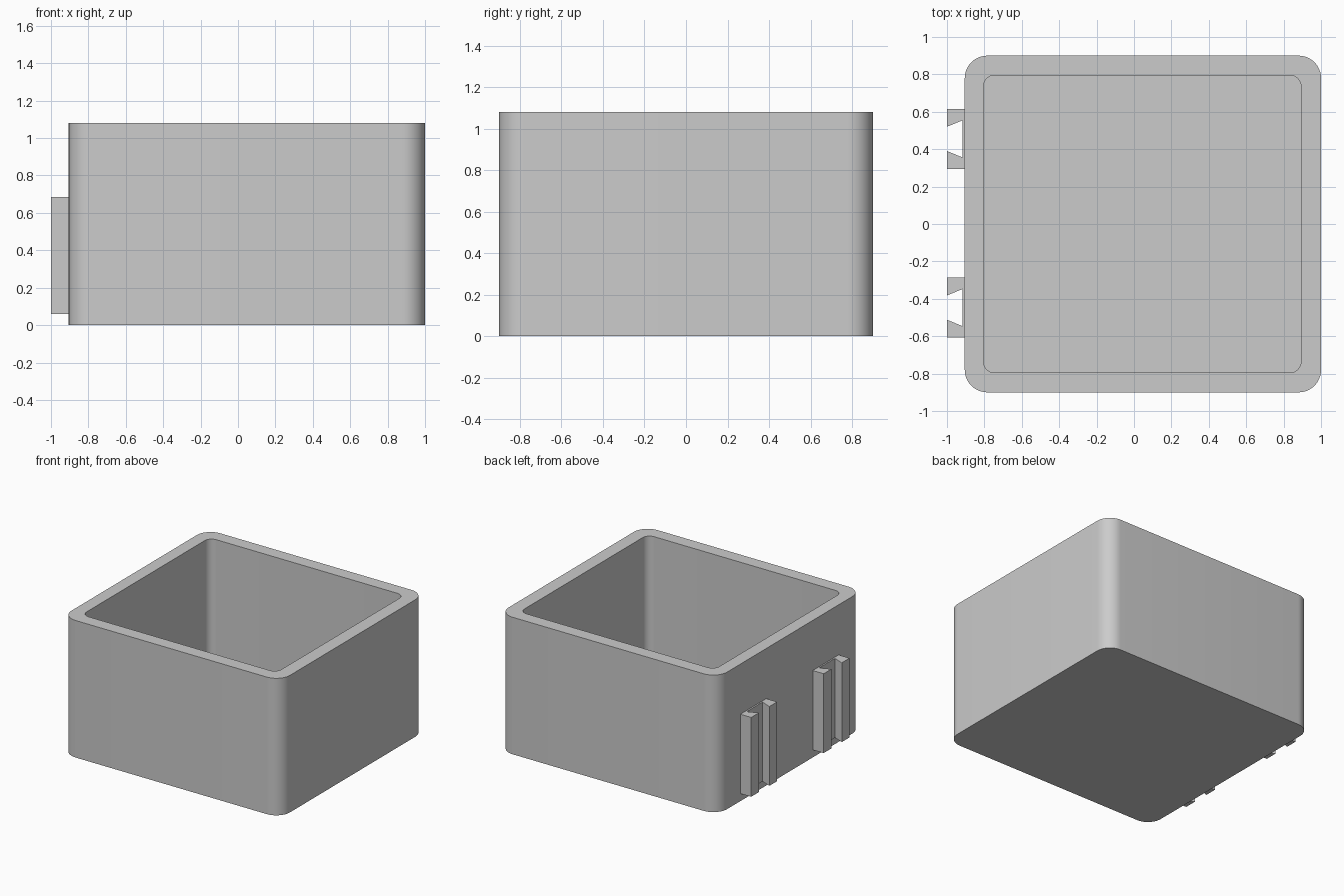
import bpy, bmesh, math

cube = bpy.data.objects.get("Cube")
if cube:
    bpy.data.objects.remove(cube, do_unlink=True)

# Single plain grey
grey = bpy.data.materials.new("plain_grey")
grey.use_nodes = True
colour = (0.6, 0.6, 0.6, 1)
grey.diffuse_color = colour
grey.node_tree.nodes["Principled BSDF"].inputs["Base Color"].default_value = colour


def rounded_rectangle(x0, x1, y0, y1, radius, steps=12):
    """Counter-clockwise outline with rounded corners."""
    centres = [(x1 - radius, y1 - radius), (x0 + radius, y1 - radius),
               (x0 + radius, y0 + radius), (x1 - radius, y0 + radius)]
    points = []
    for corner, (cx, cy) in enumerate(centres):
        for i in range(steps + 1):
            a = (corner + i / steps) * math.pi / 2
            points.append((cx + radius * math.cos(a), cy + radius * math.sin(a)))
    return points


def loft(name, rings):
    """Skin a closed solid through (outline, height) rings."""
    bm = bmesh.new()
    loops = [[bm.verts.new((x, y, z)) for x, y in outline] for outline, z in rings]
    for a, b in zip(loops, loops[1:]):
        n = len(a)
        for i in range(n):
            j = (i + 1) % n
            bm.faces.new((a[i], a[j], b[j], b[i]))
    bm.faces.new(loops[0][::-1])
    bm.faces.new(loops[-1])
    bmesh.ops.recalc_face_normals(bm, faces=bm.faces)
    mesh = bpy.data.meshes.new(name)
    bm.to_mesh(mesh)
    bm.free()
    mesh.materials.append(grey)
    obj = bpy.data.objects.new(name, mesh)
    bpy.context.collection.objects.link(obj)
    return obj


# Open box: outer wall, rim, inner wall and floor
height, floor = 1.08, 0.1
outer = rounded_rectangle(-0.905, 1.0, -0.9, 0.9, 0.12)
inner = rounded_rectangle(-0.805, 0.893, -0.795, 0.795, 0.06)
box = loft("open_box", [(outer, 0), (outer, height), (inner, height), (inner, floor)])

bpy.ops.object.select_all(action='DESELECT')
box.select_set(True)
bpy.context.view_layer.objects.active = box
bpy.ops.object.shade_smooth_by_angle(angle=math.radians(30))

# Dovetail mounting rails on the side wall
face, tip, web = -0.904, -1.0, -0.917
half, mouth, root = 0.161, 0.065, 0.099
for label, y in (("back", 0.455), ("front", -0.447)):
    side = [(face, half), (tip, half), (tip, mouth), (web, root)]
    profile = [(x, y + d) for x, d in side] + [(x, y - d) for x, d in reversed(side)]
    loft(label + "_dovetail_rail", [(profile, 0.06), (profile, 0.685)])
